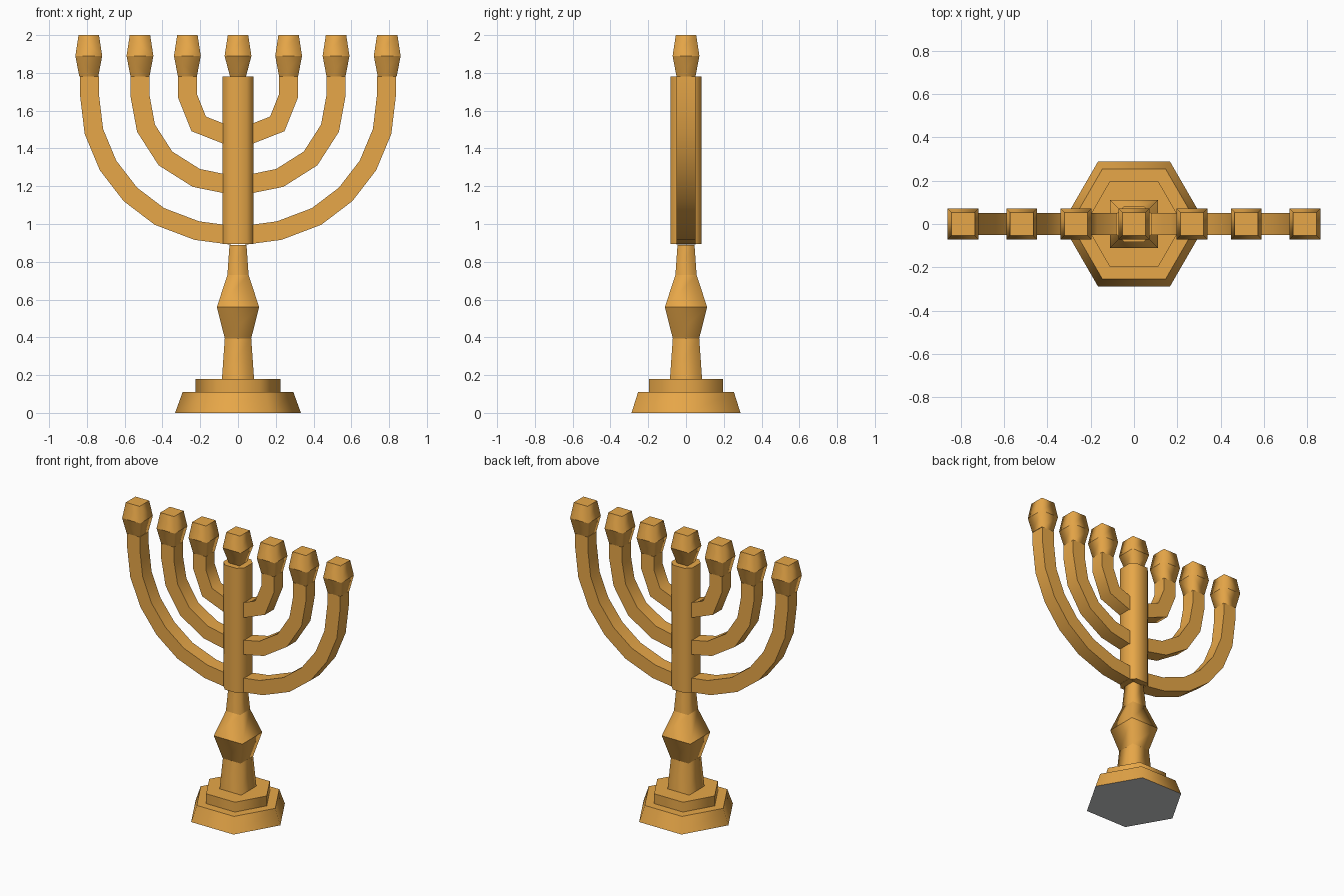
import bpy, bmesh, math
from mathutils import Vector

if "Cube" in bpy.data.objects:
    bpy.data.objects.remove(bpy.data.objects["Cube"])


def material(name, rgb):
    m = bpy.data.materials.new(name)
    m.diffuse_color = (*rgb, 1)
    m.use_nodes = True
    m.node_tree.nodes["Principled BSDF"].inputs["Base Color"].default_value = m.diffuse_color
    return m


gold = material("warm_gold", (0.80, 0.386, 0.065))
grey = material("light_grey", (0.60, 0.61, 0.62))


def skin(name, rings, sharp, mats=(gold,)):
    """Join equal rings of points into a capped solid; sharp(edge) picks hard edges."""
    bm = bmesh.new()
    loops = [[bm.verts.new(p) for p in ring] for ring in rings]
    n = len(loops[0])
    for a, b in zip(loops, loops[1:]):
        for i in range(n):
            j = (i + 1) % n
            bm.faces.new((a[i], a[j], b[j], b[i]))
    bm.faces.new(loops[0][::-1])
    bm.faces.new(loops[-1])
    bmesh.ops.recalc_face_normals(bm, faces=bm.faces)
    for f in bm.faces:
        f.smooth = True
    for e in bm.edges:
        e.smooth = not sharp(e)
    me = bpy.data.meshes.new(name)
    bm.to_mesh(me)
    bm.free()
    for m in mats:
        me.materials.append(m)
    ob = bpy.data.objects.new(name, me)
    bpy.context.collection.objects.link(ob)
    return ob


def level(e):
    return abs(e.verts[0].co.z - e.verts[1].co.z) < 1e-5


def turned(name, section, profile, x=0, mats=(gold,)):
    """Scale a unit section up a profile of (half width, height)."""
    rings = [[(x + r * u, r * v, z) for u, v in section] for r, z in profile]
    return skin(name, rings, level, mats)


def mirror(ob):
    ob.modifiers.new("mirror", 'MIRROR')


hexagon = [(math.cos(k * math.pi / 3), math.sin(k * math.pi / 3)) for k in range(6)]
square = [(-1, -1), (1, -1), (1, 1), (-1, 1)]
c = 0.55  # corner cut of the column
cut_square = [(-c, -1), (c, -1), (1, -c), (1, c), (c, 1), (-c, 1), (-1, c), (-1, -c)]

# Stepped six-sided base with grey underside
base = turned("base", hexagon, [(0.333, 0), (0.293, 0.11), (0.226, 0.11), (0.226, 0.18)],
              mats=(gold, grey))
for p in base.data.polygons:
    p.material_index = 1 if p.normal.z < -0.9 and p.center.z < 0.01 else 0

# Square stem with a wide knob
turned("stem", square, [(0.085, 0.18), (0.07, 0.395), (0.112, 0.56),
                        (0.056, 0.73), (0.045, 0.89)])

# Central column with cut corners
turned("column", cut_square, [(0.083, 0.895), (0.083, 1.78)])


# Curved arms: square section swept along a path in the x-z plane
def arm(name, path, half=0.05):
    pts = [Vector((x, 0, z)) for x, z in path]
    rings = []
    for i, p in enumerate(pts):
        d0 = (p - pts[max(i - 1, 0)]).normalized()
        d1 = (pts[min(i + 1, len(pts) - 1)] - p).normalized()
        t = (d0 + d1).normalized()
        n = Vector((-t.z, 0, t.x))
        # mitre so thickness stays even around bends
        k = half / max(t.dot(d1 if d1.length else d0), 0.5)
        y = Vector((0, half, 0))
        rings.append([p + n * k - y, p + n * k + y, p - n * k + y, p - n * k - y])
    ob = skin(name, rings, lambda e: e.calc_face_angle(0) > math.radians(50))
    mirror(ob)


arm("outer_arm", [(0.03, 0.94), (0.218, 0.965), (0.416, 1.04), (0.57, 1.157),
                  (0.688, 1.31), (0.763, 1.49), (0.787, 1.69), (0.787, 1.78)])
arm("middle_arm", [(0.03, 1.205), (0.221, 1.244), (0.384, 1.347), (0.487, 1.507),
                   (0.519, 1.68), (0.519, 1.78)])
arm("inner_arm", [(0.03, 1.46), (0.208, 1.53), (0.268, 1.68), (0.268, 1.78)])

# Candle cups: one on the column, three mirrored pairs on the arms
for x, label in ((0, "centre"), (0.268, "inner"), (0.519, "middle"), (0.79, "outer")):
    low = 0.05 if x else 0.042
    cup = turned(label + "_cup", square, [(low, 1.78), (0.071, 1.89), (0.054, 2.0)], x)
    if x:
        mirror(cup)
